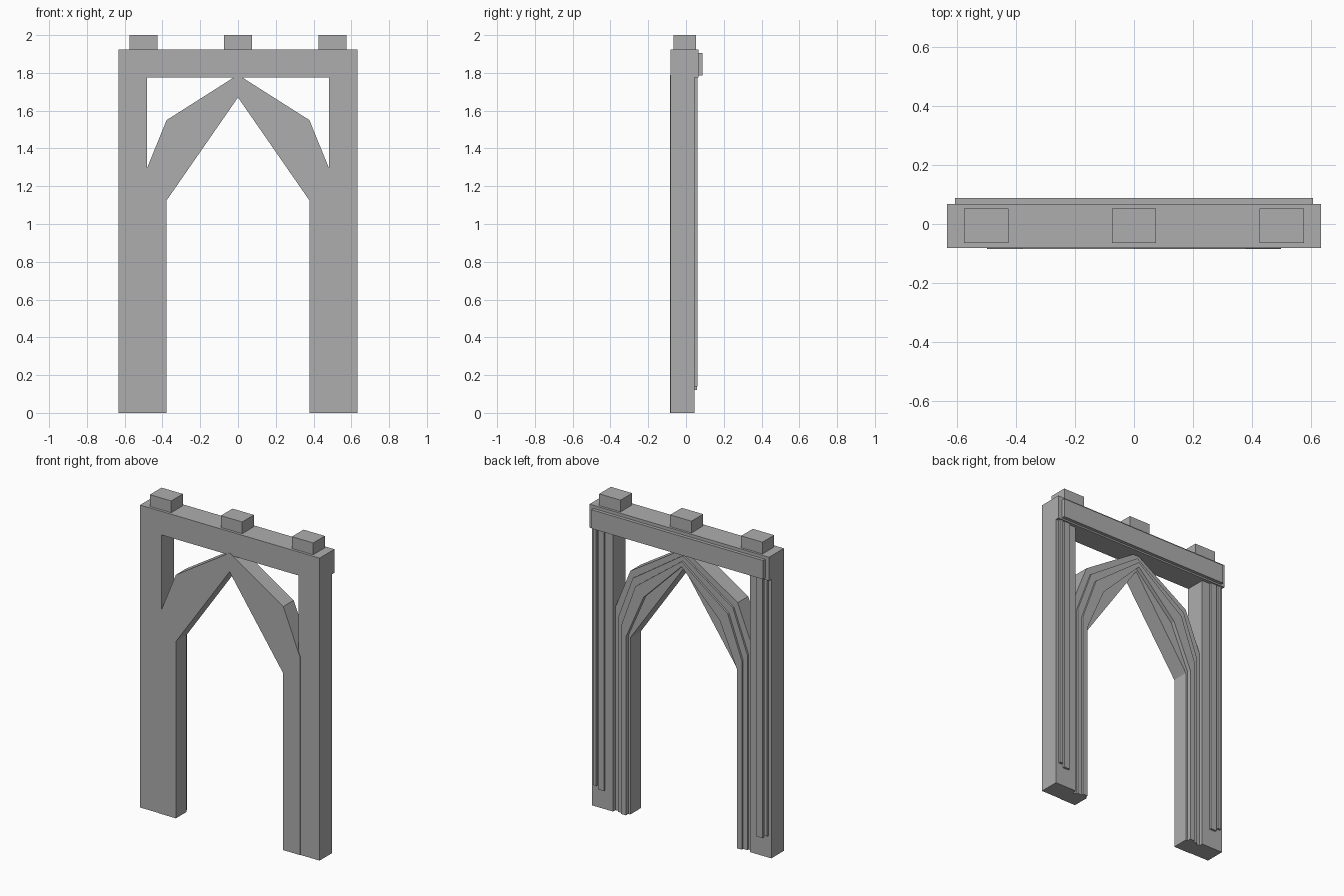
import bpy, bmesh

if "Cube" in bpy.data.objects:
    bpy.data.objects.remove(bpy.data.objects["Cube"])

stone = bpy.data.materials.new("grey_stone")
stone.diffuse_color = (0.42, 0.42, 0.42, 1)
stone.use_nodes = True
stone.node_tree.nodes["Principled BSDF"].inputs["Base Color"].default_value = stone.diffuse_color


def finish(name, bm):
    bmesh.ops.recalc_face_normals(bm, faces=bm.faces)
    mesh = bpy.data.meshes.new(name)
    bm.to_mesh(mesh)
    bm.free()
    mesh.materials.append(stone)
    obj = bpy.data.objects.new(name, mesh)
    bpy.context.collection.objects.link(obj)
    return obj


def box(name, x0, x1, y0, y1, z0, z1):
    bm = bmesh.new()
    bmesh.ops.create_cube(bm, size=1)
    for v in bm.verts:
        v.co = ((x0 + x1) / 2 + v.co.x * (x1 - x0),
                (y0 + y1) / 2 + v.co.y * (y1 - y0),
                (z0 + z1) / 2 + v.co.z * (z1 - z0))
    return finish(name, bm)


def arch(name, outer, inner, y0, y1):
    """Solid band between two half-outlines (floor to peak), mirrored across x = 0."""
    half = outer + inner[::-1]
    left = [(-x, z) for x, z in inner[:-1]]
    left_outer = [(-x, z) for x, z in outer[:-1]]
    ring = outer + left_outer[::-1] + left + inner[::-1]
    bm = bmesh.new()
    face = bm.faces.new([bm.verts.new((x, y0, z)) for x, z in ring])
    new = bmesh.ops.extrude_face_region(bm, geom=[face])["geom"]
    for v in new:
        if isinstance(v, bmesh.types.BMVert):
            v.co.y = y1
    bmesh.ops.triangulate(bm, faces=[f for f in bm.faces if len(f.verts) > 4])
    return finish(name, bm)


# Half-outlines of the arch, from outside to inside
edge = [(0.497, 0), (0.497, 1.258), (0.378, 1.55), (0, 1.79)]
step = [(0.455, 0), (0.455, 1.24), (0.352, 1.515), (0, 1.752)]
rib_out = [(0.425, 0), (0.425, 1.2), (0.325, 1.475), (0, 1.72)]
rib_in = [(0.392, 0), (0.392, 1.135), (0.268, 1.42), (0, 1.688)]
opening = [(0.378, 0), (0.378, 1.125), (0, 1.67)]

# Arch slab with stepped mouldings on the back
arch("arch_slab", edge, opening, -0.085, 0.02)
arch("arch_step_moulding", step, rib_in, 0.02, 0.032)
arch("arch_rib", rib_out, rib_in, 0.032, 0.045)

# Posts with raised strips on the back
for side, s in (("right", 1), ("left", -1)):
    def span(a, b):
        return sorted((s * a, s * b))
    box(side + "_post", *span(0.482, 0.632), -0.082, 0.045, 0, 1.775)
    box(side + "_narrow_strip", *span(0.59, 0.613), 0.045, 0.06, 0.14, 1.775)
    box(side + "_wide_strip", *span(0.538, 0.58), 0.045, 0.058, 0.12, 1.775)

# Top beam, back trim and blocks
box("top_beam", -0.632, 0.632, -0.082, 0.067, 1.775, 1.925)
box("beam_trim", -0.605, 0.605, 0.067, 0.088, 1.785, 1.905)
for label, x in (("left", -0.5), ("middle", 0), ("right", 0.5)):
    box(label + "_block", x - 0.075, x + 0.075, -0.065, 0.052, 1.925, 2.0)
